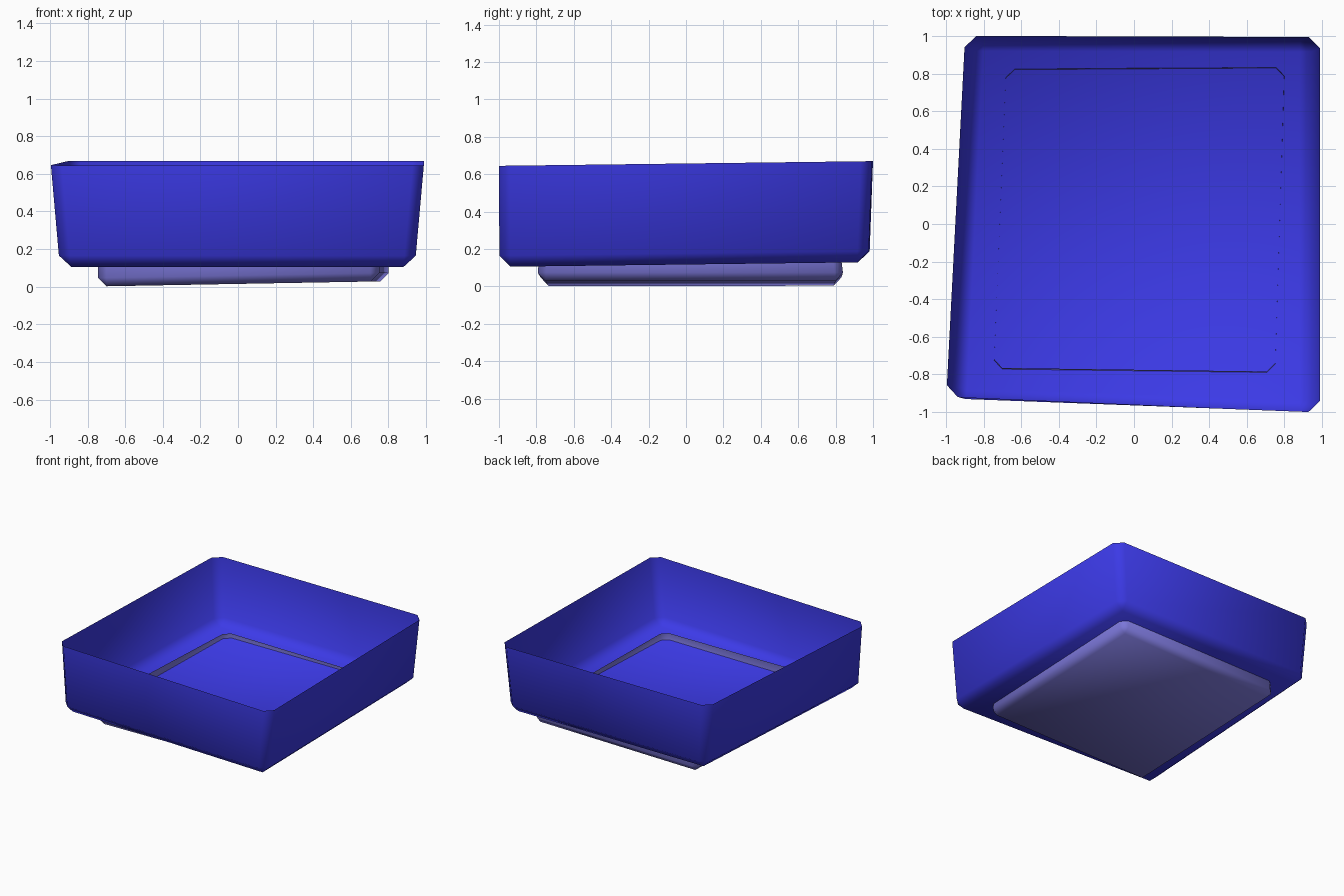
import bpy
import bmesh

default = bpy.data.objects.get("Cube")
if default:
    bpy.data.objects.remove(default, do_unlink=True)


def flat_material(name, rgb):
    mat = bpy.data.materials.new(name)
    mat.use_nodes = True
    mat.diffuse_color = (*rgb, 1)
    mat.node_tree.nodes["Principled BSDF"].inputs["Base Color"].default_value = (*rgb, 1)
    return mat


def open_tub(name, bottom, top, bevel, mat):
    """Open-topped, slightly skewed tub from two four-corner rings, with chamfered edges."""
    bm = bmesh.new()
    low = [bm.verts.new(p) for p in bottom]
    high = [bm.verts.new(p) for p in top]
    bm.faces.new(low[::-1])
    for i in range(4):
        j = (i + 1) % 4
        bm.faces.new((low[i], low[j], high[j], high[i]))
    edges = [e for e in bm.edges if not e.is_boundary]
    bmesh.ops.bevel(bm, geom=edges, offset=bevel, segments=1, profile=0.5,
                    affect='EDGES', clamp_overlap=True)
    for face in bm.faces:
        face.smooth = True
    mesh = bpy.data.meshes.new(name)
    bm.to_mesh(mesh)
    bm.free()
    mesh.materials.append(mat)
    obj = bpy.data.objects.new(name, mesh)
    bpy.context.collection.objects.link(obj)
    return obj


def ring(corners, height):
    return [(x, y, height(x, y)) for x, y in corners]


blue = flat_material("deep blue", (0.045, 0.042, 0.8))
lavender = flat_material("muted lavender", (0.2, 0.185, 0.7))

# Tray: wide open shell, its floor rising slightly to the back
open_tub(
    "tray",
    ring([(-0.95, -0.93), (0.94, -1.0), (0.94, 0.975), (-0.86, 0.98)],
         lambda x, y: 0.117 + 0.0125 * y),
    ring([(-0.998, -0.917), (0.988, -1.002), (0.99, 0.994), (-0.898, 1.0)],
         lambda x, y: 0.657 + 0.0125 * y),
    0.06, blue)

# Base: smaller open shell whose rim pokes up through the tray floor
open_tub(
    "base",
    ring([(-0.745, -0.78), (0.75, -0.797), (0.805, 0.845), (-0.68, 0.835)],
         lambda x, y: 0.015 + 0.018 * x),
    ring([(-0.745, -0.765), (0.75, -0.785), (0.8, 0.83), (-0.68, 0.82)],
         lambda x, y: 0.165 - 0.012 * x - 0.009 * y),
    0.045, lavender)
